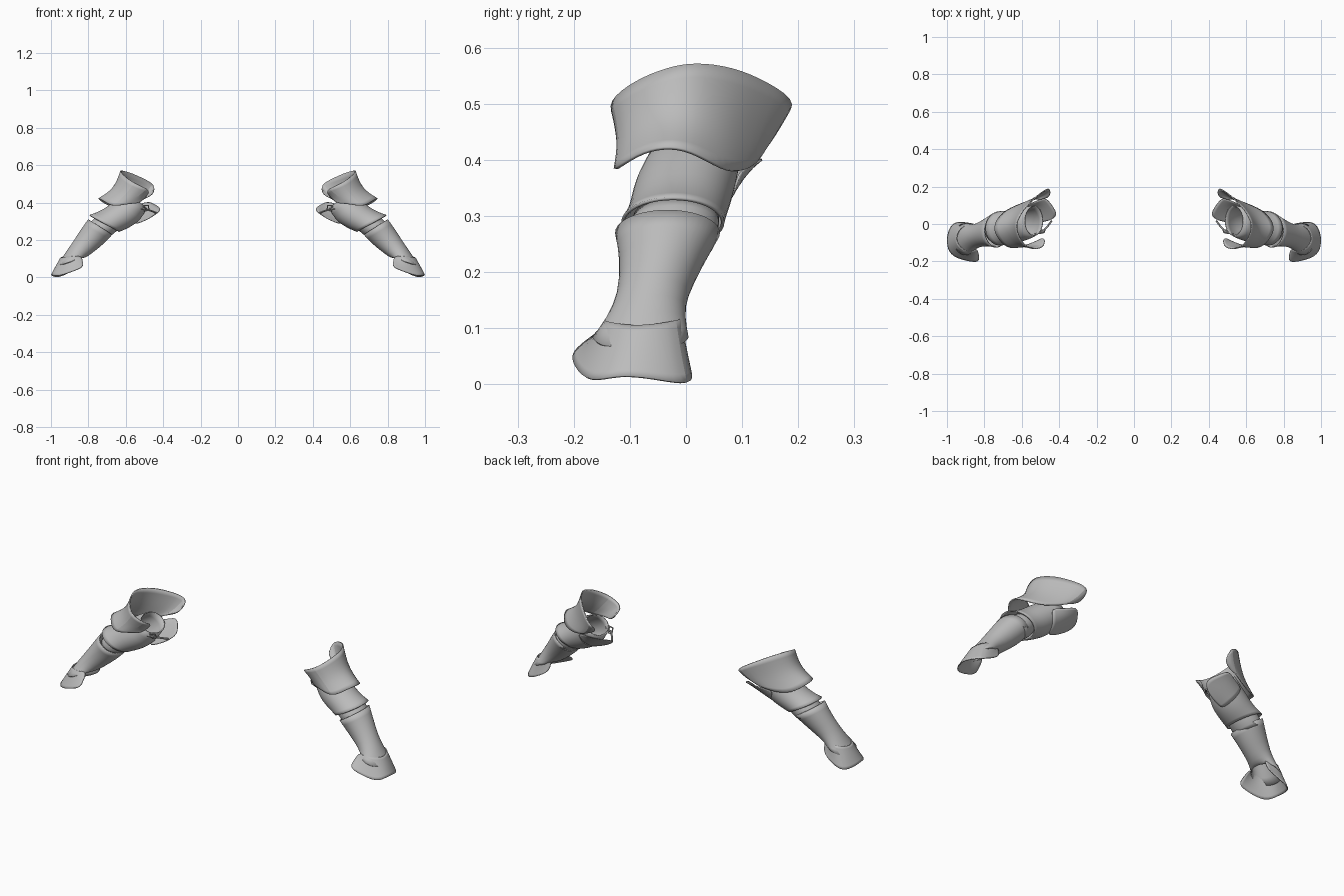
import bpy, math
from mathutils import Vector

steel = bpy.data.materials.new("steel_grey")
steel.diffuse_color = (0.5, 0.5, 0.5, 1)


def finish(obj, thickness, levels):
    """Shared finish: material, smoothing, plate thickness and the second arm."""
    obj.data.materials.append(steel)
    if levels:
        sub = obj.modifiers.new("round", 'SUBSURF')
        sub.levels = sub.render_levels = levels
    if thickness:
        sol = obj.modifiers.new("plate", 'SOLIDIFY')
        sol.thickness = thickness
        sol.offset = -1
    obj.modifiers.new("other_arm", 'MIRROR').use_mirror_merge = False
    bpy.context.view_layer.objects.active = obj
    obj.select_set(True)
    bpy.ops.object.shade_smooth_by_angle(angle=math.radians(45))
    obj.select_set(False)


def loft(name, rings, closed, thickness=0.006, levels=2):
    n = len(rings[0])
    verts = [p for r in rings for p in r]
    faces = []
    for k in range(len(rings) - 1):
        for i in range(n if closed else n - 1):
            j = (i + 1) % n
            faces.append((k * n + i, (k + 1) * n + i, (k + 1) * n + j, k * n + j))
    mesh = bpy.data.meshes.new(name)
    mesh.from_pydata(verts, [], faces)
    obj = bpy.data.objects.new(name, mesh)
    bpy.context.collection.objects.link(obj)
    finish(obj, thickness, levels)
    return obj


def sleeve(name, sections, n=20):
    """Tube through ovals given as outer x,z, inner x,z and y range."""
    rings = []
    for ox, oz, ix, iz, y0, y1 in sections:
        ring = []
        for i in range(n):
            a = 2 * math.pi * i / n
            c, s = math.cos(a), math.sin(a)
            ring.append(((ox + ix) / 2 + c * (ox - ix) / 2,
                         (y0 + y1) / 2 + s * (y1 - y0) / 2,
                         (oz + iz) / 2 + c * (oz - iz) / 2))
        rings.append(ring)
    return loft(name, rings, True, levels=1)


# Flared shoulder plate, open toward the body
loft("shoulder_plate", [
    [(.475, -.07, .45), (.475, -.13, .47), (.56, -.142, .505), (.61, -.09, .543),
     (.63, -.035, .565), (.632, .015, .575), (.59, .085, .566), (.53, .145, .54),
     (.447, .21, .498), (.445, .15, .46)],
    [(.50, -.085, .42), (.53, -.12, .43), (.61, -.125, .435), (.65, -.08, .46),
     (.665, -.03, .475), (.66, .02, .475), (.63, .07, .46), (.57, .115, .45),
     (.48, .175, .445), (.465, .14, .435)],
    [(.53, -.10, .395), (.58, -.12, .395), (.67, -.138, .377), (.72, -.09, .413),
     (.75, -.04, .427), (.745, .01, .42), (.70, .07, .382), (.62, .105, .378),
     (.53, .14, .405), (.50, .13, .42)],
], False)

# Upper arm sleeve with flared cuff
sleeve("upper_arm", [
    (.585, .45, .485, .37, -.065, .10),
    (.655, .415, .52, .305, -.092, .09),
    (.705, .375, .57, .272, -.10, .08),
    (.75, .35, .605, .255, -.106, .072),
    (.795, .335, .635, .243, -.117, .07)])

# Inner wing at the armpit
loft("armpit_wing", [
    [(.445, .02, .335), (.405, .045, .37), (.44, .10, .387), (.475, .147, .41)],
    [(.49, .01, .31), (.48, .05, .335), (.51, .10, .36), (.53, .115, .39)],
    [(.55, .0, .285), (.56, .05, .30), (.58, .085, .335), (.60, .09, .38)]],
    False, 0.004)

# Narrow elbow ring between the sleeves
sleeve("elbow_ring", [
    (.745, .335, .635, .262, -.095, .06),
    (.785, .305, .66, .235, -.105, .06),
    (.80, .28, .69, .215, -.10, .05)])

# Forearm sleeve, narrow at the wrist and flared over the hand
sleeve("forearm", [
    (.802, .312, .672, .228, -.128, .062),
    (.838, .262, .708, .186, -.118, .035),
    (.885, .188, .785, .125, -.122, .001),
    (.922, .135, .817, .104, -.142, -.001),
    (.968, .063, .832, .106, -.168, .006)])

# Back of hand plate
loft("hand_plate", [
    [(.835, -.13, .115), (.87, -.15, .115), (.92, -.14, .112), (.95, -.10, .105),
     (.952, -.06, .107), (.925, -.01, .115), (.875, -.005, .12), (.835, -.02, .12)],
    [(.83, -.17, .085), (.88, -.177, .075), (.945, -.152, .06), (.977, -.11, .062),
     (.976, -.055, .06), (.95, -.002, .06), (.89, .002, .07), (.84, -.01, .09)],
    [(.825, -.207, .058), (.89, -.20, .032), (.975, -.175, .003), (1.002, -.12, .02),
     (1.0, -.05, .01), (.97, .012, -.001), (.91, .012, .02), (.845, .0, .06)]],
    False, 0.005)


# Buckled straps at the armpit and elbow
def strap(name, points, radius):
    cu = bpy.data.curves.new(name, 'CURVE')
    cu.dimensions = '3D'
    cu.bevel_depth = radius
    cu.bevel_resolution = 1
    cu.use_fill_caps = True
    sp = cu.splines.new('POLY')
    sp.points.add(len(points) - 1)
    for p, co in zip(sp.points, points):
        p.co = (*co, 1)
    tmp = bpy.data.objects.new(name + "_path", cu)
    bpy.context.collection.objects.link(tmp)
    bpy.context.view_layer.update()
    mesh = bpy.data.meshes.new_from_object(tmp.evaluated_get(bpy.context.evaluated_depsgraph_get()))
    bpy.data.objects.remove(tmp)
    obj = bpy.data.objects.new(name, mesh)
    bpy.context.collection.objects.link(obj)
    finish(obj, 0, 0)


strap("armpit_strap", [(.53, -.055, .37), (.49, -.04, .365), (.46, -.01, .355), (.44, .018, .345)], 0.005)
strap("armpit_buckle", [(.505, -.05, .385), (.48, -.045, .385), (.475, -.03, .36),
                        (.50, -.035, .355), (.505, -.05, .385)], 0.004)
